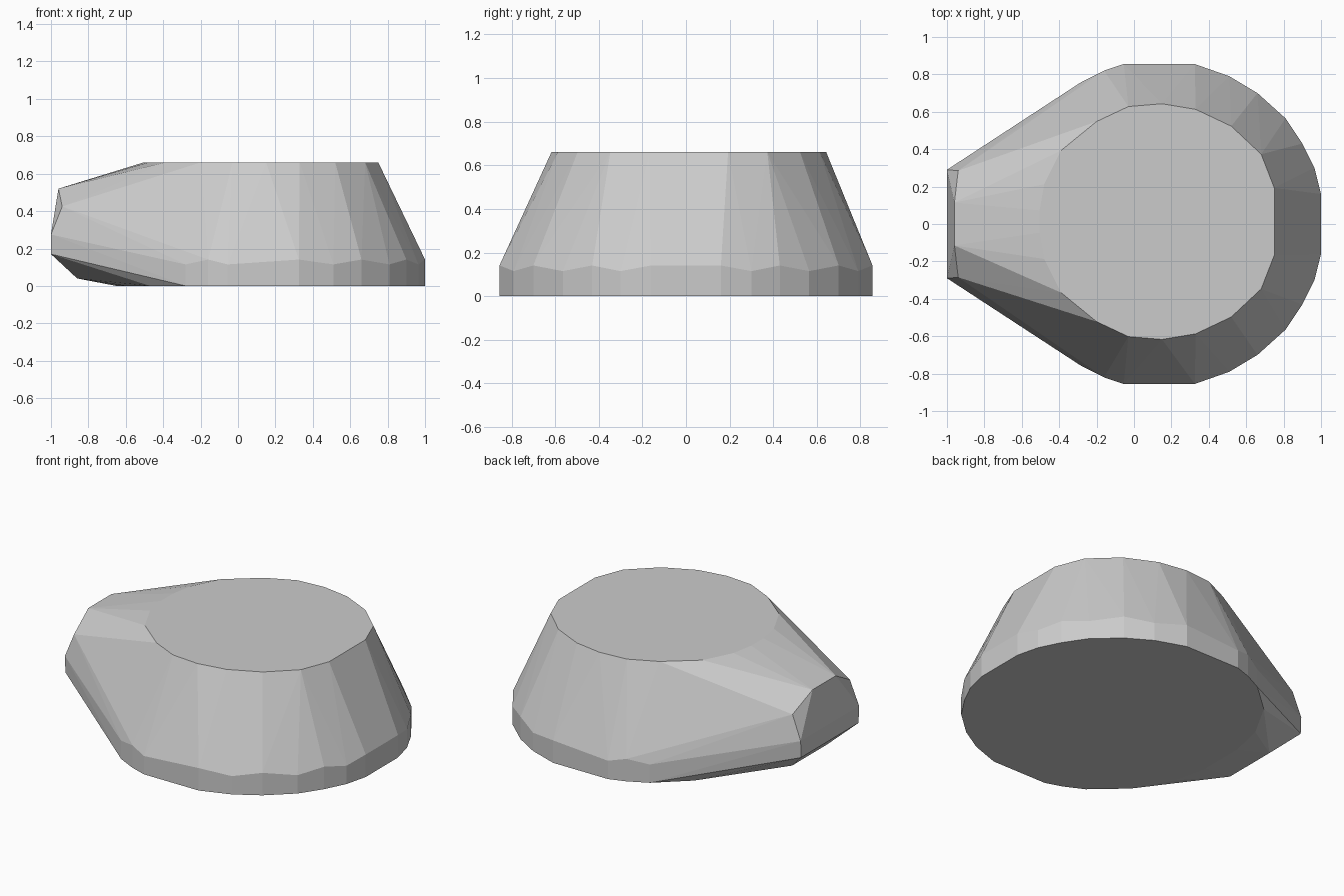
import bpy, bmesh, math

if "Cube" in bpy.data.objects:
    bpy.data.objects.remove(bpy.data.objects["Cube"])


def outline(half, z, shift=0.0, wobble=0.0):
    """Mirror a half outline across the x axis into a full ring at height z."""
    ring = []
    for i, (x, y) in enumerate(half):
        h = z + wobble * (-1) ** i
        ring += [(x, y + shift, h), (x, -y + shift, h)]
    return ring


# Half outlines, from the round end to the snout end
base_half = [(1.0, 0.16), (0.965, 0.30), (0.90, 0.43), (0.81, 0.565), (0.66, 0.70),
             (0.51, 0.79), (0.325, 0.855), (-0.055, 0.855), (-0.16, 0.82),
             (-0.28, 0.76), (-0.47, 0.59), (-0.60, 0.36), (-0.65, 0.14)]
top_half = [(0.75, 0.18), (0.68, 0.36), (0.52, 0.51), (0.33, 0.60), (0.15, 0.63),
            (-0.03, 0.615), (-0.20, 0.535), (-0.39, 0.38), (-0.48, 0.20), (-0.505, 0.06)]

points = outline(base_half, 0.0)
points += outline(base_half[:10], 0.128, wobble=0.013)     # low vertical rim
points += outline(top_half, 0.66, shift=0.013)             # flat top

# Blunt snout: half section of the tip, mirrored
for x, y, z in [(-0.96, 0.115, 0.52), (-0.94, 0.285, 0.425), (-1.0, 0.29, 0.275),
                (-1.0, 0.285, 0.17), (-0.86, 0.175, 0.04)]:
    points += [(x, y, z), (x, -y, z)]

# Wrap everything in one faceted convex body
bm = bmesh.new()
for p in points:
    bm.verts.new(p)
bmesh.ops.convex_hull(bm, input=bm.verts[:])
loose = [v for v in bm.verts if not v.link_faces]
bmesh.ops.delete(bm, geom=loose, context='VERTS')
bmesh.ops.dissolve_limit(bm, angle_limit=math.radians(0.5), verts=bm.verts[:], edges=bm.edges[:])
bmesh.ops.recalc_face_normals(bm, faces=bm.faces[:])

mesh = bpy.data.meshes.new("faceted_body")
bm.to_mesh(mesh)
bm.free()
body = bpy.data.objects.new("faceted_body", mesh)
bpy.context.collection.objects.link(body)
